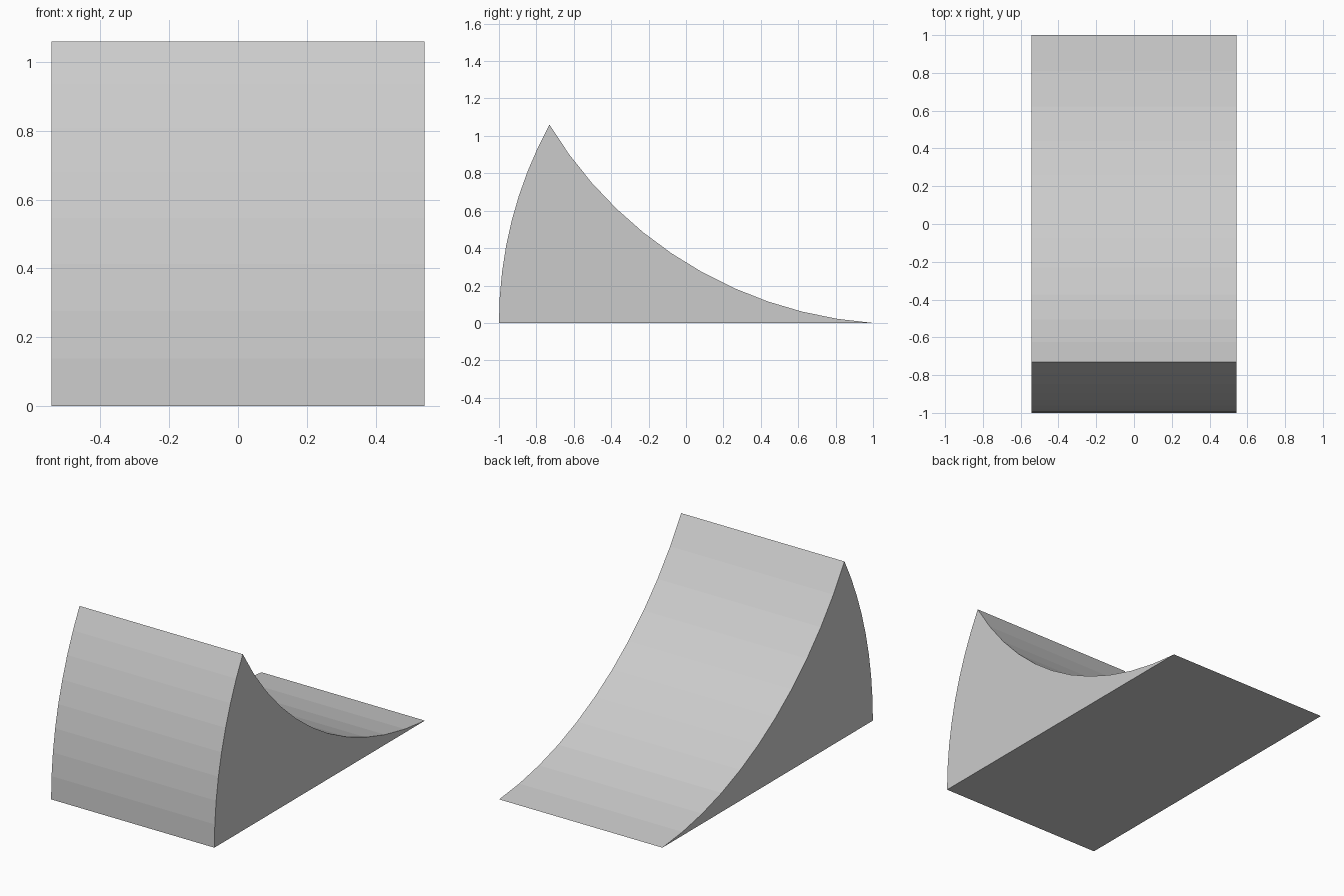
import bpy, bmesh, math

if "Cube" in bpy.data.objects:
    bpy.data.objects.remove(bpy.data.objects["Cube"])

HALF_WIDTH = 0.543


def arc(start, end, radius, side, steps):
    """Points of a circular arc from start to end; side picks the centre."""
    (y0, z0), (y1, z1) = start, end
    dy, dz = y1 - y0, z1 - z0
    d = math.hypot(dy, dz)
    h = math.sqrt(radius ** 2 - d * d / 4) * side
    cy, cz = (y0 + y1) / 2 - dz / d * h, (z0 + z1) / 2 + dy / d * h
    a0 = math.atan2(z0 - cz, y0 - cy)
    a1 = math.atan2(z1 - cz, y1 - cy)
    sweep = (a1 - a0 + math.pi) % (2 * math.pi) - math.pi
    return [(cy + radius * math.cos(a0 + sweep * i / steps),
             cz + radius * math.sin(a0 + sweep * i / steps))
            for i in range(steps + 1)]


# Side profile: bulging front, ridge, then hollow slope down to the thin back edge
front, ridge, back = (-1, 0), (-0.73, 1.06), (1, 0)
profile = arc(front, ridge, 2.2, -1, 8) + arc(ridge, back, 2.2, 1, 11)[1:]

# Curved ramp: profile extruded across the width
bm = bmesh.new()
face = bm.faces.new([bm.verts.new((-HALF_WIDTH, y, z)) for y, z in profile])
ext = bmesh.ops.extrude_face_region(bm, geom=[face], use_keep_orig=True)
new_verts = [v for v in ext["geom"] if isinstance(v, bmesh.types.BMVert)]
bmesh.ops.translate(bm, verts=new_verts, vec=(2 * HALF_WIDTH, 0, 0))
bmesh.ops.recalc_face_normals(bm, faces=bm.faces)
mesh = bpy.data.meshes.new("curved_ramp")
bm.to_mesh(mesh)
bm.free()
bpy.context.collection.objects.link(bpy.data.objects.new("curved_ramp", mesh))
